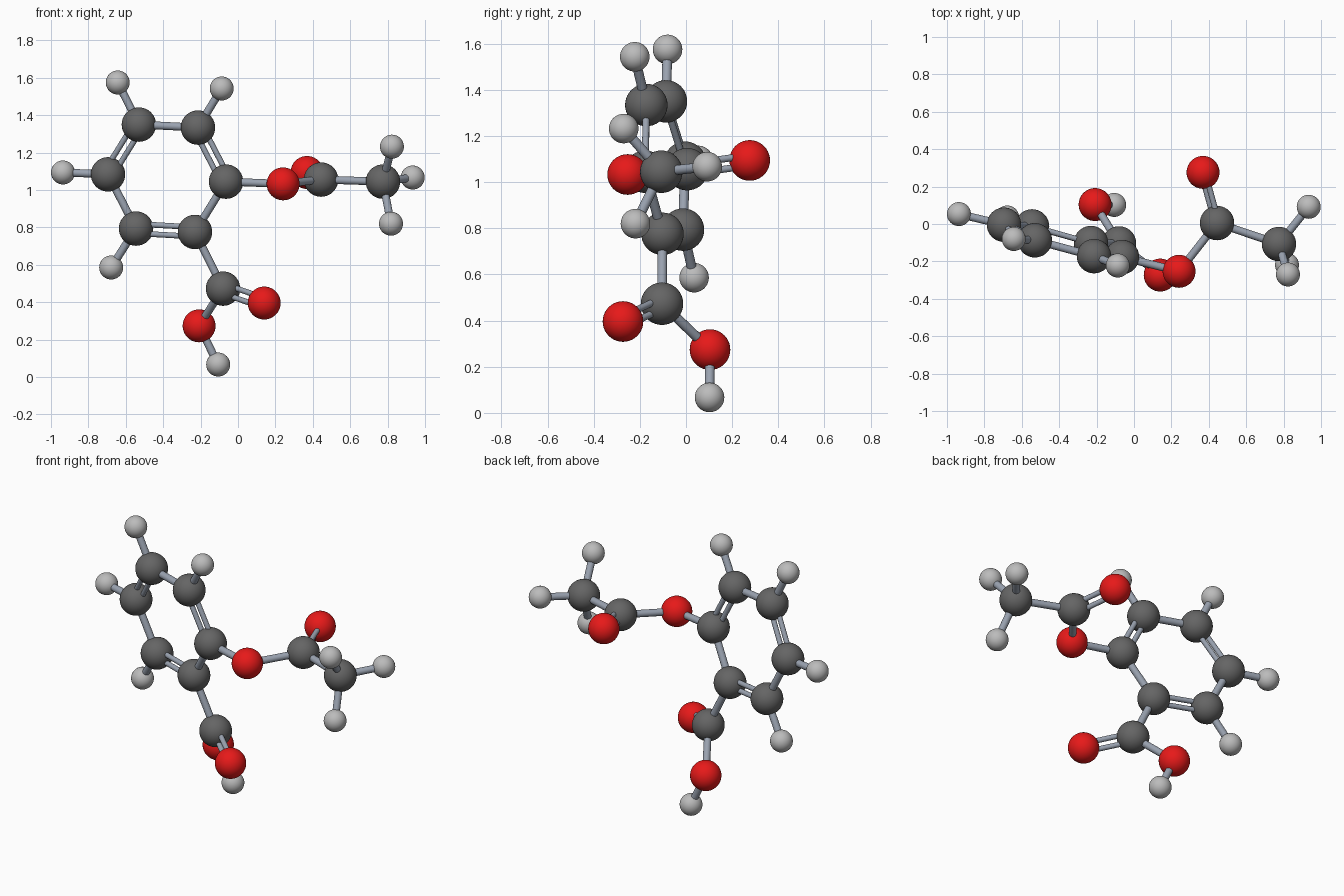
import bpy
from mathutils import Vector

if "Cube" in bpy.data.objects:
    bpy.data.objects.remove(bpy.data.objects["Cube"])


def material(name, colour):
    m = bpy.data.materials.new(name)
    m.diffuse_color = (*colour, 1)
    m.use_nodes = True
    m.node_tree.nodes["Principled BSDF"].inputs["Base Color"].default_value = m.diffuse_color
    return m


CARBON = material("carbon_grey", (0.13, 0.13, 0.13))
OXYGEN = material("oxygen_red", (0.8, 0.01, 0.01))
HYDROGEN = material("hydrogen_grey", (0.5, 0.5, 0.5))
STICK = material("bond_grey", (0.32, 0.36, 0.43))

KINDS = {"carbon": (0.092, CARBON), "oxygen": (0.088, OXYGEN), "hydrogen": (0.064, HYDROGEN)}


def finish(name, mat):
    o = bpy.context.object
    o.name = name
    o.data.materials.append(mat)
    bpy.ops.object.shade_smooth_by_angle()


def rod(name, a, b, radius):
    d = b - a
    bpy.ops.mesh.primitive_cylinder_add(vertices=20, radius=radius, depth=d.length,
                                        location=(a + b) / 2,
                                        rotation=d.to_track_quat('Z', 'Y').to_euler())
    finish(name, STICK)


# Atom centres
atoms = {
    # six-sided ring
    "c1": ("carbon", (-0.064, -0.177, 1.045)),
    "c2": ("carbon", (-0.214, -0.172, 1.334)),
    "c3": ("carbon", (-0.53, -0.087, 1.35)),
    "c4": ("carbon", (-0.695, -0.004, 1.084)),
    "c5": ("carbon", (-0.545, -0.013, 0.794)),
    "c6": ("carbon", (-0.23, -0.102, 0.776)),
    "h2": ("hydrogen", (-0.087, -0.222, 1.543)),
    "h3": ("hydrogen", (-0.643, -0.08, 1.575)),
    "h4": ("hydrogen", (-0.936, 0.053, 1.094)),
    "h5": ("hydrogen", (-0.678, 0.035, 0.586)),
    # lower acid branch
    "c7": ("carbon", (-0.08, -0.104, 0.473)),
    "o7": ("oxygen", (0.14, -0.273, 0.396)),
    "o8": ("oxygen", (-0.208, 0.104, 0.274)),
    "h8": ("hydrogen", (-0.106, 0.102, 0.067)),
    # right-hand branch
    "o1": ("oxygen", (0.241, -0.253, 1.033)),
    "c8": ("carbon", (0.444, 0.005, 1.056)),
    "o9": ("oxygen", (0.369, 0.276, 1.094)),
    "c9": ("carbon", (0.775, -0.107, 1.045)),
    "h9": ("hydrogen", (0.823, -0.27, 1.232)),
    "h10": ("hydrogen", (0.818, -0.219, 0.82)),
    "h11": ("hydrogen", (0.934, 0.092, 1.067)),
}
for key, (kind, pos) in atoms.items():
    radius, mat = KINDS[kind]
    bpy.ops.mesh.primitive_uv_sphere_add(segments=40, ring_count=20, radius=radius, location=pos)
    finish(f"{kind}_ball_{key}", mat)

# Single bonds
singles = ("c2-c3 c4-c5 c6-c1 c2-h2 c3-h3 c4-h4 c5-h5 c6-c7 c7-o8 o8-h8 "
           "c1-o1 o1-c8 c8-c9 c9-h9 c9-h10 c9-h11")
for pair in singles.split():
    a, b = (Vector(atoms[k][1]) for k in pair.split("-"))
    rod(f"single_bond_{pair}", a, b, 0.021)

# Double bonds: twin thin rods, side by side as seen from the front
for pair in "c1-c2 c3-c4 c5-c6 c7-o7 c8-o9".split():
    a, b = (Vector(atoms[k][1]) for k in pair.split("-"))
    side = (b - a).cross(Vector((0, 1, 0))).normalized() * 0.025
    for s in (-1, 1):
        rod(f"double_bond_{pair}", a + side * s, b + side * s, 0.015)
